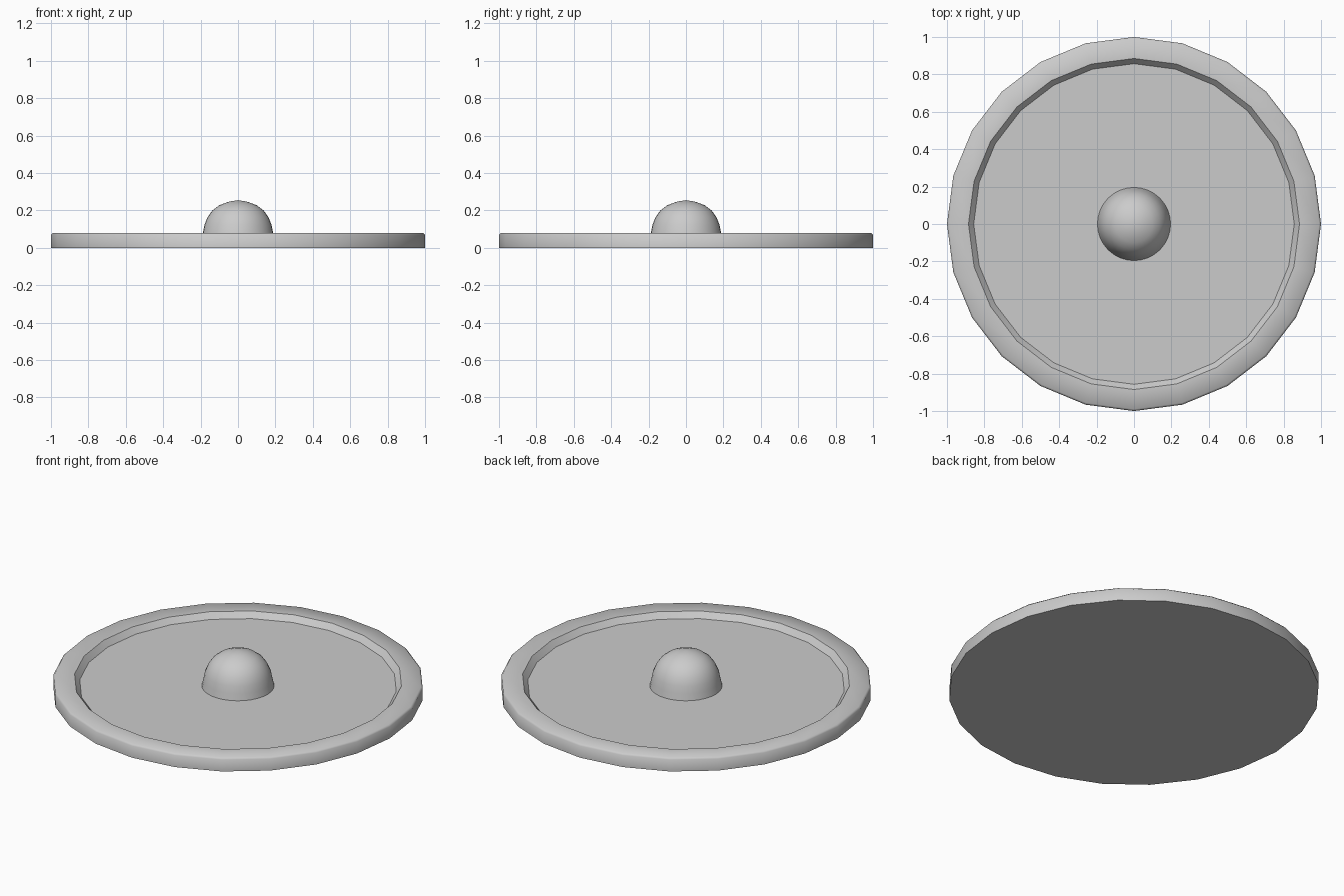
import bpy
import bmesh
from math import cos, sin, tau, radians

cube = bpy.data.objects.get("Cube")
if cube:
    bpy.data.objects.remove(cube, do_unlink=True)

# One plain grey for the whole model
grey = bpy.data.materials.new("plain_grey")
grey.use_nodes = True
grey.diffuse_color = (0.6, 0.6, 0.6, 1)
grey.node_tree.nodes["Principled BSDF"].inputs["Base Color"].default_value = (0.6, 0.6, 0.6, 1)


def lathe(name, profile, sides, smooth_angle):
    """Revolve (radius, height) points about z; radius 0 makes a pole."""
    bm = bmesh.new()
    rings = []
    for r, z in profile:
        if r == 0:
            rings.append([bm.verts.new((0, 0, z))] * sides)
        else:
            rings.append([bm.verts.new((r * cos(tau * i / sides), r * sin(tau * i / sides), z))
                          for i in range(sides)])
    for a, b in zip(rings, rings[1:]):
        for i in range(sides):
            j = (i + 1) % sides
            corners = list(dict.fromkeys((a[i], a[j], b[j], b[i])))
            bm.faces.new(corners)
    # Flat caps close any open end
    for ring in (rings[0], rings[-1]):
        if len(set(ring)) > 1:
            bm.faces.new(ring)
    bmesh.ops.recalc_face_normals(bm, faces=bm.faces)
    mesh = bpy.data.meshes.new(name)
    bm.to_mesh(mesh)
    bm.free()
    mesh.materials.append(grey)
    obj = bpy.data.objects.new(name, mesh)
    bpy.context.collection.objects.link(obj)
    bpy.ops.object.select_all(action='DESELECT')
    obj.select_set(True)
    bpy.context.view_layer.objects.active = obj
    bpy.ops.object.shade_smooth_by_angle(angle=radians(smooth_angle))
    return obj


# Disc with a raised rim and a sunken floor
lathe("rimmed_disc",
      [(1, 0), (1, 0.07), (0.99, 0.08), (0.885, 0.08), (0.857, 0.047)], 24, 48)

# Central dome, sunk slightly into the floor
lathe("centre_dome",
      [(0.197, 0.04), (0.195, 0.05), (0.187, 0.085), (0.179, 0.125), (0.162, 0.165),
       (0.137, 0.2), (0.1, 0.228), (0.052, 0.246), (0, 0.255)], 32, 40)
